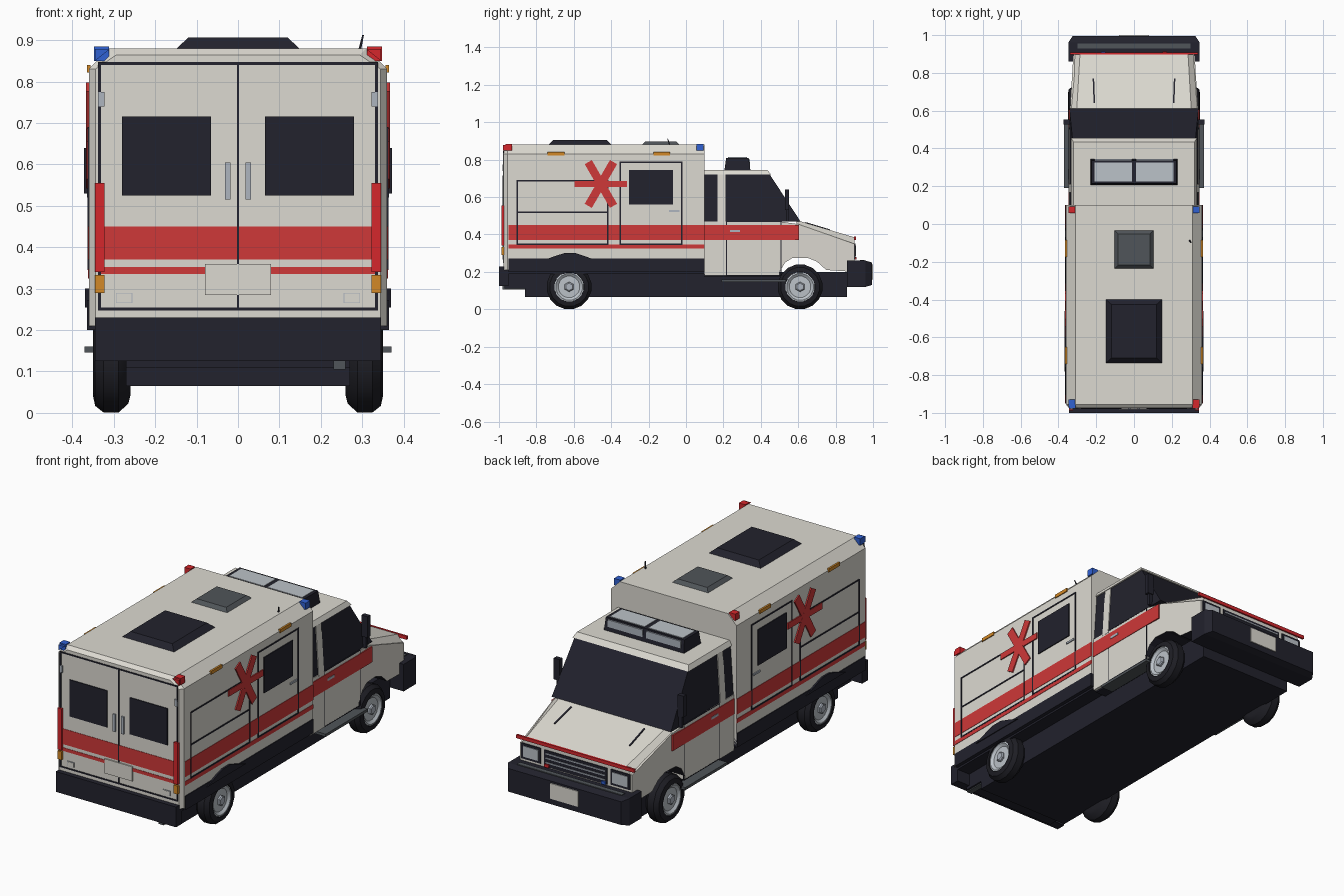
import bpy, bmesh, math
from mathutils import Matrix, Vector

cube = bpy.data.objects.get("Cube")
if cube:
    bpy.data.objects.remove(cube)


def material(name, *rgb):
    mat = bpy.data.materials.new(name)
    mat.use_nodes = True
    color = (*rgb, 1)
    mat.diffuse_color = color
    mat.node_tree.nodes["Principled BSDF"].inputs["Base Color"].default_value = color
    return mat


WHITE = material("warm white", .72, .70, .64)
DARK = material("dark navy", .016, .016, .026)
STRIPE = material("stripe red", .62, .04, .04)
RED = material("lamp red", .66, .02, .025)
BLUE = material("lamp blue", .03, .12, .65)
AMBER = material("amber", .65, .25, .02)
SILVER = material("silver", .42, .46, .52)
GREY = material("grey", .08, .09, .10)
RUBBER = material("tyre black", .013, .013, .018)
RIM = material("rim grey", .50, .54, .58)


def finish(bm, name, mat, mirror=False, smooth=False):
    """Turn a bmesh into an object, optionally repeated on the other side."""
    if mirror:
        copy = bmesh.ops.duplicate(bm, geom=bm.verts[:] + bm.edges[:] + bm.faces[:])["geom"]
        verts = [g for g in copy if isinstance(g, bmesh.types.BMVert)]
        bmesh.ops.scale(bm, vec=(-1, 1, 1), verts=verts)
    bmesh.ops.recalc_face_normals(bm, faces=bm.faces[:])
    mesh = bpy.data.meshes.new(name)
    bm.to_mesh(mesh)
    bm.free()
    mesh.materials.append(mat)
    obj = bpy.data.objects.new(name, mesh)
    bpy.context.collection.objects.link(obj)
    if smooth:
        bpy.context.view_layer.objects.active = obj
        bpy.ops.object.select_all(action="DESELECT")
        obj.select_set(True)
        bpy.ops.object.shade_smooth_by_angle(angle=math.radians(35))
    return obj


def loft(name, mat, rings, mirror=False, smooth=False):
    """Skin a row of equal-length rings and cap both ends."""
    bm = bmesh.new()
    rows = [[bm.verts.new(p) for p in ring] for ring in rings]
    for a, b in zip(rows, rows[1:]):
        for i in range(len(a)):
            j = (i + 1) % len(a)
            bm.faces.new((a[i], a[j], b[j], b[i]))
    bm.faces.new(rows[0])
    bm.faces.new(rows[-1])
    return finish(bm, name, mat, mirror, smooth)


def flat(z, x0, x1, y0, y1):
    return [(x0, y0, z), (x1, y0, z), (x1, y1, z), (x0, y1, z)]


def upright(y, w, z0, z1, x=0):
    return [(x - w, y, z0), (x + w, y, z0), (x + w, y, z1), (x - w, y, z1)]


def box(name, mat, x0, x1, y0, y1, z0, z1, mirror=False):
    return loft(name, mat, [flat(z0, x0, x1, y0, y1), flat(z1, x0, x1, y0, y1)], mirror)


def side(name, mat, y0, y1, z0, z1, lift=.004, w=.36):
    """Thin plate on both long sides."""
    box(name, mat, w - .004, w + lift, y0, y1, z0, z1, True)


def rear(name, mat, x0, x1, z0, z1, lift=.004, mirror=True):
    box(name, mat, x0, x1, -.975 - lift, -.973, z0, z1, mirror)


def nose(name, mat, x0, x1, z0, z1, lift=.004, mirror=False):
    box(name, mat, x0, x1, .898, .9 + lift, z0, z1, mirror)


def outline(plate, name, a0, a1, z0, z1, t=.007, **extra):
    """Panel gap drawn with four thin plates."""
    plate(name + "_low", DARK, a0, a1, z0, z0 + t, **extra)
    plate(name + "_top", DARK, a0, a1, z1 - t, z1, **extra)
    plate(name + "_start", DARK, a0, a0 + t, z0, z1, **extra)
    plate(name + "_end", DARK, a1 - t, a1, z0, z1, **extra)


# Rear box body with chamfered roof edges
def body_ring(y, inset):
    half = [(.36, .21), (.36, .83), (.31, .88)]
    pts = half + [(-x, z) for x, z in reversed(half)]
    return [(x - math.copysign(inset, x), y, min(z, .88 - inset)) for x, z in pts]


loft("box_body", WHITE, [body_ring(-.975, .016), body_ring(-.955, 0), body_ring(.1, 0)])
box("skirt", DARK, -.364, .364, -.95, .1, .2, .272)
box("underbody", DARK, -.345, .345, -.97, .1, .19, .212)
box("chassis", DARK, -.27, .27, -.86, .86, .065, .2)
box("rear_step", DARK, -.27, .27, -.97, -.86, .11, .19)
box("rear_bumper", DARK, -.345, .345, -1, -.95, .125, .23)

# Cab: doors, fenders, hood, glass and roof
box("cab_doors", WHITE, -.345, .345, .1, .5, .18, .47)
box("cab_floor", DARK, -.33, .33, .1, .5, .172, .181)
fender = [(.5, .47), (.5, .2), (.53, .25), (.57, .275), (.65, .275),
          (.7, .255), (.75, .21), (.9, .2), (.9, .35), (.6, .455)]
half_width = lambda y: .345 - (y - .5) * .06
fenders = loft("fenders", WHITE, [[(s * half_width(y), y, z) for y, z in fender] for s in (-1, 1)])
fenders.data.materials.append(DARK)
for face in fenders.data.polygons:
    if face.normal.z < -.1:
        face.material_index = 1


def hood_ring(y, w, low, high):
    return [(-w, y, low), (w, y, low), (w - .035, y, high), (.035 - w, y, high)]


loft("hood", WHITE, [hood_ring(.59, .339, .455, .477), hood_ring(.9, .321, .34, .385)])
loft("cab_glass", DARK, [flat(.47, -.342, .342, .1, .612), flat(.725, -.325, .325, .1, .445)])
loft("cab_roof", WHITE, [flat(.72, -.333, .333, .1, .455), flat(.745, -.32, .32, .1, .435)])
loft("door_pillar", WHITE, [flat(.46, .33, .346, .168, .212), flat(.725, .31, .329, .168, .212)], True)
for s in (-1, 1):
    loft("hood_slot", DARK, [upright(.64, .004, .45, .466, s * .21), upright(.77, .004, .41, .427, s * .215)])
outline(side, "cab_door_gap", .215, .51, .18, .47, t=.004, lift=.001, w=.345)
side("cab_door_handle", SILVER, .235, .29, .412, .425, .005, .345)

# Side stripes
side("wide_stripe", STRIPE, -.95, .1, .37, .45, .002)
side("thin_stripe", STRIPE, -.95, .1, .325, .347, .002)
side("cab_stripe", STRIPE, .1, .605, .37, .45, .003, .345)

# Side door, lockers and marker lamps
outline(side, "side_door_gap", -.355, -.02, .345, .79, lift=.003)
side("side_window", DARK, -.305, -.07, .56, .745, .005)
side("side_handle", SILVER, -.09, -.035, .52, .53, .005)
outline(side, "locker_gap", -.905, -.415, .345, .69, lift=.003)
side("locker_divider", DARK, -.905, -.415, .516, .523, .003)
for y in (-.695, -.13):
    side("marker_lamp", AMBER, y - .045, y + .045, .822, .84, .005)

# Six-armed star
for i, (length, width) in enumerate([(.14, .016), (.135, .022), (.135, .022)]):
    bm = bmesh.new()
    bmesh.ops.create_cube(bm, size=2)
    place = Matrix.Translation((.362, -.455, .67)) @ Matrix.Rotation(math.radians(60 * i), 4, "X")
    bmesh.ops.transform(bm, verts=bm.verts[:], matrix=place @ Matrix.Diagonal((.004 + i * .0003, length, width, 1)))
    finish(bm, "star_arm", STRIPE, True)

# Rear doors
rear("rear_wide_stripe", STRIPE, -.335, .335, .37, .45, .002, False)
rear("rear_thin_stripe", STRIPE, -.335, .335, .335, .352, .002, False)
outline(rear, "rear_door_gap", -.338, .338, .247, .847, lift=.003, mirror=False)
rear("rear_door_split", DARK, -.003, .003, .25, .845, .003, False)
rear("rear_window", DARK, .065, .28, .525, .715, .005)
rear("rear_handle", SILVER, .018, .031, .515, .605, .007)
rear("rear_hinge", SILVER, .322, .338, .74, .775, .006)
rear("tail_lamp", RED, .322, .345, .34, .555, .012)
rear("turn_lamp", AMBER, .322, .345, .29, .333, .012)
rear("rear_plate", WHITE, -.08, .08, .285, .36, .006, False)
rear("rear_reflector", SILVER, .255, .295, .265, .29, .003)
rear("rear_reflector_face", WHITE, .257, .293, .267, .288, .005)

# Roof equipment
loft("large_roof_hatch", DARK, [flat(.88, -.148, .148, -.735, -.4), flat(.906, -.12, .12, -.71, -.425)])
loft("small_roof_hatch", GREY, [flat(.88, -.102, .102, -.235, -.035), flat(.897, -.085, .085, -.218, -.052)])
loft("antenna", DARK, [flat(.875, .29, .297, -.09, -.083), flat(.912, .3, .304, -.1, -.096)])
loft("light_bar", DARK, [flat(.74, -.23, .23, .205, .345), flat(.81, -.225, .225, .215, .335)])
box("light_bar_lens", RIM, .01, .21, .225, .325, .805, .813, True)
box("light_bar_front_lens", SILVER, .01, .21, .336, .343, .765, .802, True)
for x, y, mat in [(-.33, .075, RED), (.33, .075, BLUE), (-.33, -.948, BLUE), (.33, -.948, RED)]:
    box("corner_lamp", mat, x - .018, x + .018, y - .018, y + .018, .85, .884)
    if y < 0:
        s = math.copysign(1, x)
        loft("corner_lamp_wedge", mat, [[(s * a, d, c) for a, c in ((.345, .85), (.345, .878), (.31, .878))]
                                        for d in (-.978, -.95)])

# Nose: grille, lamps, bumper
nose("grille", DARK, -.18, .18, .265, .35)
for z in (.285, .308, .331):
    nose("grille_slat", SILVER, -.17, .17, z, z + .006, .008)
nose("headlamp_frame", DARK, .2, .312, .272, .352, .005, True)
nose("headlamp", RIM, .212, .3, .284, .34, .008, True)
nose("nose_strip", RED, -.338, .338, .37, .388, .008)
nose("red_flasher", RED, .15, .175, .265, .28, .012)
nose("blue_flasher", BLUE, -.175, -.15, .265, .28, .012)
loft("front_bumper", DARK, [upright(.86, .348, .12, .26), upright(.96, .348, .12, .26), upright(.995, .325, .13, .25)])
box("bumper_trim", GREY, -.3, .3, .93, .955, .258, .264)
box("front_plate", WHITE, -.08, .08, .993, 1, .16, .24)

# Mirrors, side steps, exhaust
box("mirror", DARK, .338, .372, .528, .552, .53, .64, True)
box("mirror_arm", DARK, .33, .36, .535, .547, .47, .54, True)
box("side_step", GREY, .3, .37, .19, .535, .146, .16, True)
loft("exhaust", GREY, [upright(-.98, .015, .105, .125, .245), upright(-.86, .015, .105, .125, .245)])

# Rear wheel flares
flare = [(-.78, .255), (-.7, .285), (-.65, .3), (-.59, .3), (-.53, .28), (-.46, .255)]
loft("rear_flare", DARK, [[(x, y, z) for y, z in flare] for x in (.35, .369)], True)


# Wheels
def lathe(name, mat, profile, y, sides=16):
    turn = [2 * math.pi * (i + .5) / sides for i in range(sides)]
    rings = [[(x, y + r * math.cos(a), .12 + r * math.sin(a)) for a in turn] for x, r in profile]
    loft(name, mat, rings, True, True)


for y in (-.625, .61):
    lathe("tyre", RUBBER, [(.26, .08), (.265, .1), (.288, .121), (.325, .121), (.345, .105), (.35, .08), (.33, .078)], y)
    lathe("rim", RIM, [(.3, .08), (.344, .08), (.346, .072), (.335, .058), (.336, .03)], y)
    lathe("hub_cap", SILVER, [(.32, .027), (.345, .027), (.35, .02)], y, 6)
    box("axle", DARK, -.3, .3, y - .02, y + .02, .1, .14)
